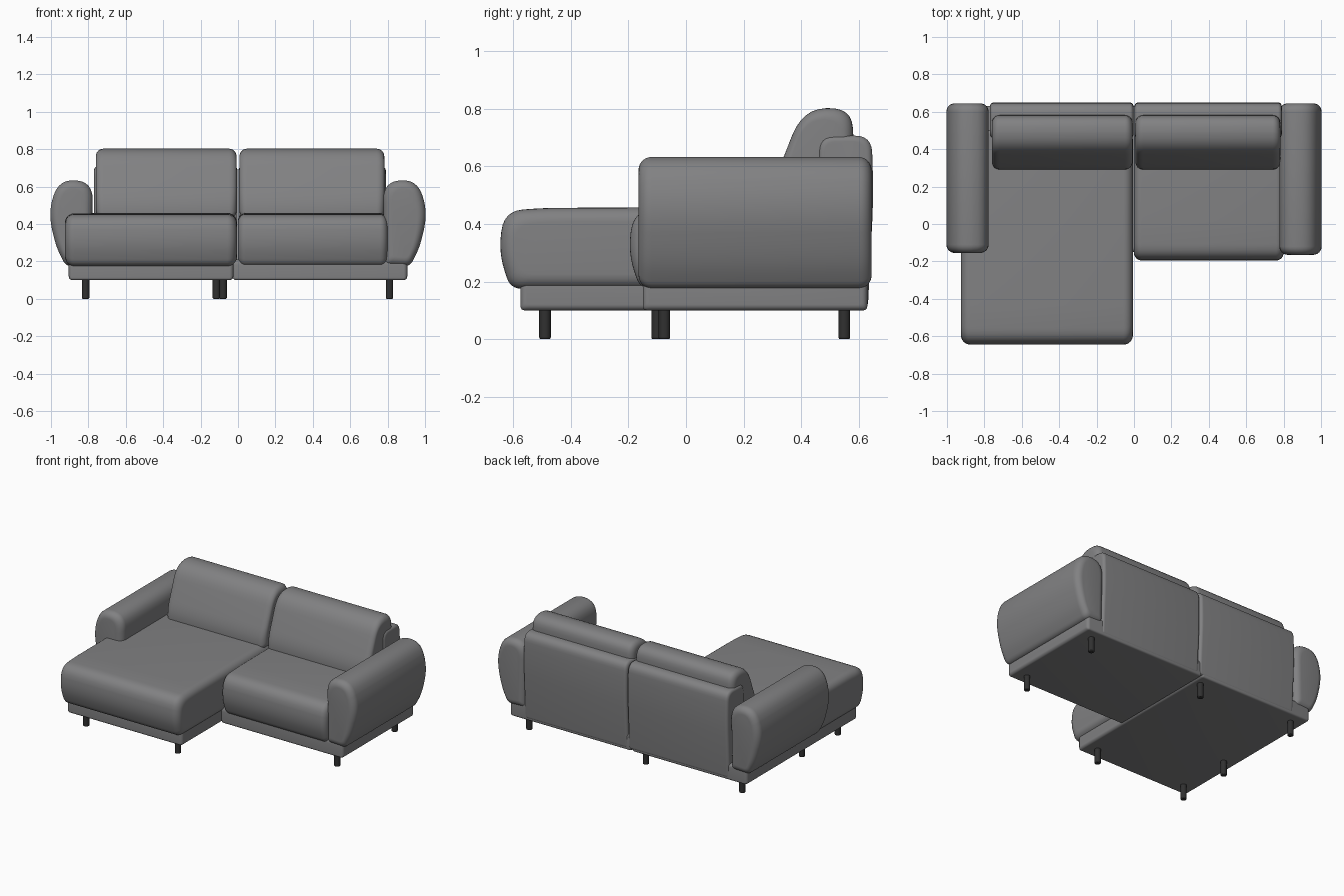
import bpy
import math
from mathutils import Vector

cube = bpy.data.objects.get("Cube")
if cube:
    bpy.data.objects.remove(cube)


def material(name, rgb, rough):
    m = bpy.data.materials.new(name)
    m.use_nodes = True
    m.diffuse_color = (*rgb, 1)
    bsdf = m.node_tree.nodes["Principled BSDF"]
    bsdf.inputs["Base Color"].default_value = (*rgb, 1)
    bsdf.inputs["Roughness"].default_value = rough
    return m


FABRIC = material("grey fabric", (0.22, 0.22, 0.225), 0.9)
LEG = material("dark leg", (0.03, 0.03, 0.03), 0.5)


def finish(obj, mat, angle=50):
    obj.data.materials.append(mat)
    bpy.ops.object.select_all(action="DESELECT")
    obj.select_set(True)
    bpy.context.view_layer.objects.active = obj
    bpy.ops.object.shade_smooth_by_angle(angle=math.radians(angle))


def rounded(corners, steps=6):
    """Outline with each corner (u, v, cut) replaced by a soft curve."""
    out = []
    for i, (u, v, cut) in enumerate(corners):
        p = Vector((u, v))
        a = Vector(corners[i - 1][:2]) - p
        b = Vector(corners[(i + 1) % len(corners)][:2]) - p
        a = p + a.normalized() * min(cut, a.length * 0.48)
        b = p + b.normalized() * min(cut, b.length * 0.48)
        for k in range(steps + 1):
            t = k / steps
            out.append(a * (1 - t) ** 2 + p * 2 * t * (1 - t) + b * t * t)
    return out


def cushion(name, corners, axis, start, end, radius, steps=6):
    """Sweep an outline along x or y, with softly rounded ends."""
    outline = rounded(corners)
    us, vs = [p.x for p in outline], [p.y for p in outline]
    cu, cv = (min(us) + max(us)) / 2, (min(vs) + max(vs)) / 2
    hu, hv = max(us) - cu, max(vs) - cv
    angles = [math.pi / 2 * k / steps for k in range(steps + 1)]
    rings = [(start + radius * (1 - math.sin(a)), radius * (1 - math.cos(a)))
             for a in reversed(angles)]
    rings = [(start + end - s, d) for s, d in rings][::-1] + rings
    rings.sort()
    verts = []
    for s, d in rings:
        for p in outline:
            u = cu + (p.x - cu) * (1 - d / hu)
            v = cv + (p.y - cv) * (1 - d / hv)
            verts.append((s, u, v) if axis == "x" else (u, s, v))
    n = len(outline)
    faces = [tuple(range(n)), tuple(range(len(verts) - n, len(verts)))]
    for r in range(len(rings) - 1):
        for i in range(n):
            j = (i + 1) % n
            faces.append((r * n + i, r * n + j, (r + 1) * n + j, (r + 1) * n + i))
    mesh = bpy.data.meshes.new(name)
    mesh.from_pydata(verts, [], faces)
    obj = bpy.data.objects.new(name, mesh)
    bpy.context.collection.objects.link(obj)
    bpy.context.view_layer.objects.active = obj
    obj.select_set(True)
    bpy.ops.object.mode_set(mode="EDIT")
    bpy.ops.mesh.select_all(action="SELECT")
    bpy.ops.mesh.normals_make_consistent(inside=False)
    bpy.ops.object.mode_set(mode="OBJECT")
    finish(obj, FABRIC)
    return obj


def base_profile(front):
    return [(front, 0.10, 0.015), (0.63, 0.10, 0.015),
            (0.63, 0.21, 0.02), (front, 0.21, 0.03)]


def seat_profile(front):
    return [(front + 0.035, 0.175, 0.04), (front - 0.006, 0.30, 0.07),
            (front + 0.012, 0.445, 0.08), (front + 0.15, 0.456, 0.06),
            (0.50, 0.46, 0.02), (0.50, 0.175, 0.02)]


# Plinth frames
cushion("chaise_base", base_profile(-0.575), "x", -0.905, -0.025, 0.02)
cushion("sofa_base", base_profile(-0.15), "x", -0.03, 0.905, 0.02)

# Seat cushions
cushion("chaise_seat", seat_profile(-0.645), "x", -0.925, -0.006, 0.05)
cushion("sofa_seat", seat_profile(-0.195), "x", 0.0, 0.80, 0.04)

# Back frames and loose back cushions
back = [(0.46, 0.12, 0.02), (0.46, 0.705, 0.05), (0.645, 0.708, 0.06),
        (0.652, 0.50, 0.10), (0.632, 0.11, 0.02)]
pillow = [(0.29, 0.43, 0.03), (0.295, 0.52, 0.06), (0.405, 0.80, 0.10),
          (0.575, 0.805, 0.10), (0.585, 0.66, 0.06), (0.54, 0.43, 0.03)]
for side, a, b in (("right", -0.77, -0.003), ("left", 0.003, 0.79)):
    cushion(side + "_back_frame", back, "x", a, b, 0.02)
for side, a, b in (("right", -0.76, -0.008), ("left", 0.008, 0.782)):
    cushion(side + "_back_cushion", pillow, "x", a, b, 0.04)

# Bulging armrests, mirrored
arm = [(0.785, 0.18, 0.02), (0.775, 0.625, 0.10), (0.955, 0.64, 0.10),
       (1.015, 0.47, 0.12), (0.975, 0.28, 0.10), (0.92, 0.175, 0.03)]
for side, sign in (("left", 1), ("right", -1)):
    outline = [(sign * u, v, cut) for u, v, cut in arm]
    cushion(side + "_arm", outline, "y", -0.165 if sign > 0 else -0.155, 0.645, 0.045)

# Legs
spots = [(-0.815, -0.49), (-0.115, -0.49), (-0.815, -0.10), (0.81, -0.075),
         (-0.815, 0.55), (-0.08, 0.55), (0.81, 0.55)]
for i, (x, y) in enumerate(spots):
    bpy.ops.mesh.primitive_cylinder_add(vertices=20, radius=0.02, depth=0.12,
                                        location=(x, y, 0.06))
    leg = bpy.context.object
    leg.name = f"leg_{i + 1}"
    bevel = leg.modifiers.new("soft_rim", "BEVEL")
    bevel.width = 0.005
    bevel.segments = 2
    finish(leg, LEG, 40)
